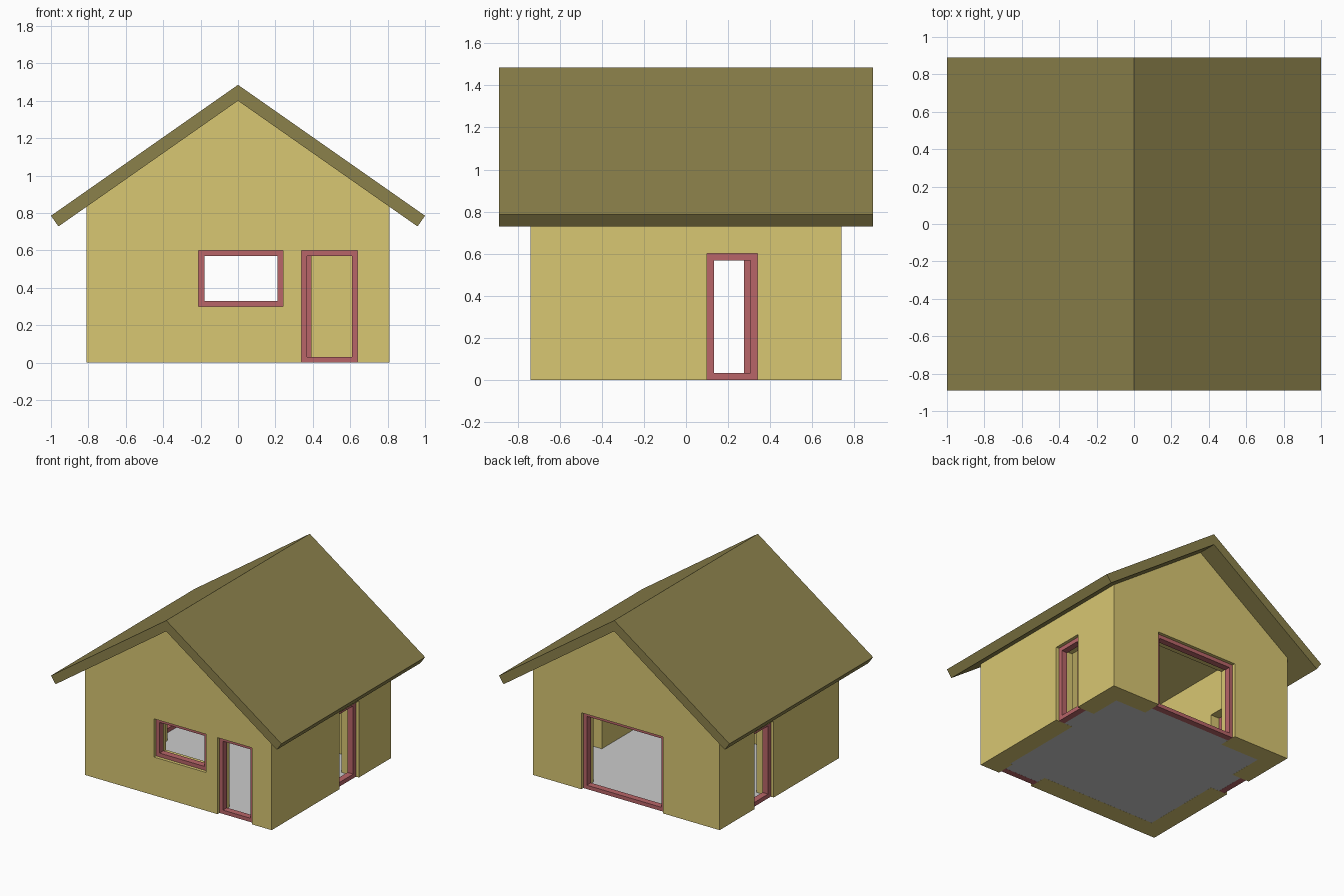
import bpy, bmesh

if "Cube" in bpy.data.objects:
    bpy.data.objects.remove(bpy.data.objects["Cube"])

W, D, T = 0.81, 0.74, 0.15       # half width, half depth, wall thickness
RECESS, DEPTH = 0.025, 0.05      # frame setback and frame depth


def material(name, rgb):
    m = bpy.data.materials.new(name)
    m.diffuse_color = (*rgb, 1)
    m.use_nodes = True
    m.node_tree.nodes["Principled BSDF"].inputs["Base Color"].default_value = m.diffuse_color
    return m


YELLOW = material("wall_yellow", (0.69, 0.57, 0.17))
OLIVE = material("roof_olive", (0.26, 0.22, 0.07))
RED = material("frame_red", (0.48, 0.13, 0.14))


def finish(name, bm, mat=None):
    bmesh.ops.recalc_face_normals(bm, faces=bm.faces)
    me = bpy.data.meshes.new(name)
    bm.to_mesh(me)
    bm.free()
    ob = bpy.data.objects.new(name, me)
    bpy.context.collection.objects.link(ob)
    if mat:
        me.materials.append(mat)
    return ob


def extrude_profile(name, pts, y0, y1, mat=None):
    """Extrude an x/z outline along y."""
    bm = bmesh.new()
    f = bm.faces.new([bm.verts.new((x, y0, z)) for x, z in pts])
    r = bmesh.ops.extrude_face_region(bm, geom=[f])
    verts = [v for v in r["geom"] if isinstance(v, bmesh.types.BMVert)]
    bmesh.ops.translate(bm, verts=verts, vec=(0, y1 - y0, 0))
    return finish(name, bm, mat)


def box(name, x, y, z):
    return extrude_profile(name, [(x[0], z[0]), (x[1], z[0]), (x[1], z[1]), (x[0], z[1])], *y)


def cut(ob, cutter):
    cutter.hide_render = True
    m = ob.modifiers.new("cut", 'BOOLEAN')
    m.operation, m.solver, m.object = 'DIFFERENCE', 'EXACT', cutter
    bpy.context.view_layer.objects.active = ob
    bpy.ops.object.modifier_apply(modifier=m.name)
    bpy.data.objects.remove(cutter)


def frame(name, side, a, z, w):
    """Rectangular ring set back inside the wall opening."""
    axis, sign = side
    outer = (W if axis == 'x' else D) - RECESS
    bm = bmesh.new()
    loops = []
    for d in (outer, outer - DEPTH):
        for i in (0, w):
            pts = [(a[0] + i, z[0] + i), (a[1] - i, z[0] + i),
                   (a[1] - i, z[1] - i), (a[0] + i, z[1] - i)]
            loops.append([bm.verts.new((sign * d, p, h) if axis == 'x' else (p, sign * d, h))
                          for p, h in pts])
    fo, fi, bo, bi = loops
    for p, q in ((fo, fi), (fi, bi), (bi, bo), (bo, fo)):
        for k in range(4):
            n = (k + 1) % 4
            bm.faces.new((p[k], p[n], q[n], q[k]))
    finish(name, bm, RED)


# Gabled walls, hollowed out up to the roof
eave = 1.4 - 0.7 * W
walls = extrude_profile("walls", [(-W, 0), (W, 0), (W, eave), (0, 1.4), (-W, eave)], -D, D, YELLOW)
cut(walls, box("room_cutter", (T - W, W - T), (T - D, D - T), (-0.2, 2)))

# Openings with frames: name, wall, span along wall, height span, bar width
openings = [
    ("front_window", ('y', -1), (-0.21, 0.24), (0.30, 0.60), 0.03),
    ("front_door", ('y', -1), (0.34, 0.64), (0.0, 0.60), 0.03),
    ("back_window", ('y', 1), (-0.32, 0.39), (0.0, 0.60), 0.03),
    ("right_door", ('x', 1), (0.10, 0.34), (0.0, 0.60), 0.033),
    ("left_door", ('x', -1), (0.07, 0.31), (0.0, 0.60), 0.033),
]
for name, side, a, z, w in openings:
    axis, s = side
    half = W if axis == 'x' else D
    across = sorted((s * (half - T - 0.05), s * (half + 0.05)))
    zc = (z[0] if z[0] > 0 else -0.1, z[1])
    cut(walls, box("cutter", across, a, zc) if axis == 'x' else box("cutter", a, across, zc))
    frame(name + "_frame", side, a, z, w)

# Roof slabs mitred at the ridge
for name, s in (("roof_left", -1), ("roof_right", 1)):
    pts = [(0, 1.485), (s, 0.785), (s * 0.96, 0.728), (0, 1.4)]
    extrude_profile(name, pts, -0.89, 0.89, OLIVE)

# Floor sheet reaching the middle of the walls
bm = bmesh.new()
fx, fy = W - T / 2, D - T / 2
bm.faces.new([bm.verts.new((x, y, 0.0005)) for x, y in ((-fx, -fy), (fx, -fy), (fx, fy), (-fx, fy))])
finish("floor", bm)
